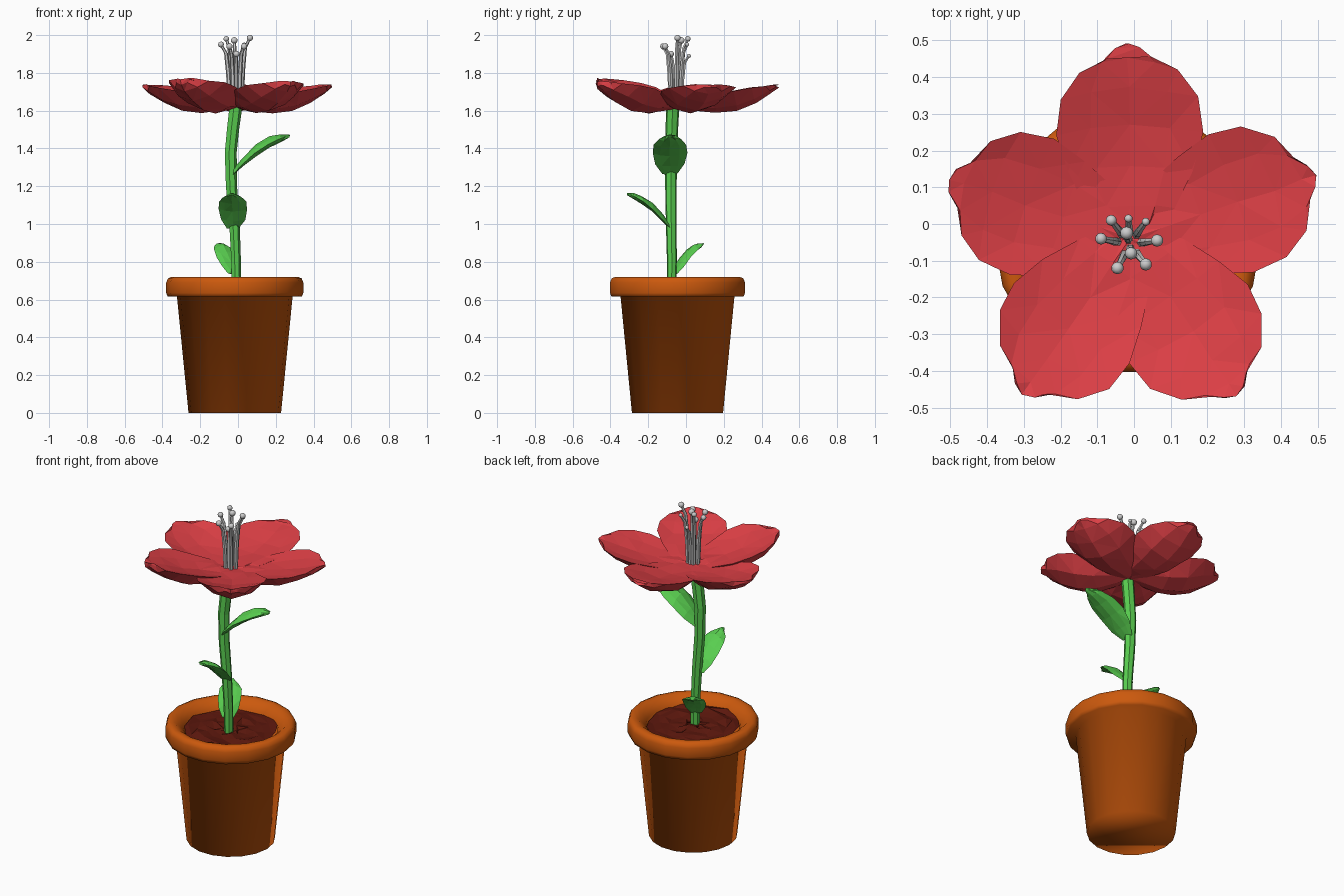
import bpy, bmesh, math, random
from mathutils import Vector

if "Cube" in bpy.data.objects:
    bpy.data.objects.remove(bpy.data.objects["Cube"])

random.seed(4)


def material(name, rgb):
    m = bpy.data.materials.new(name)
    m.diffuse_color = (*rgb, 1)
    m.use_nodes = True
    m.node_tree.nodes["Principled BSDF"].inputs["Base Color"].default_value = m.diffuse_color
    return m


ORANGE = material("terracotta", (0.6, 0.1, 0.004))
SOIL = material("earth", (0.11, 0.009, 0.004))
GREEN = material("leaf_green", (0.1, 0.62, 0.08))
RED = material("petal_red", (0.72, 0.05, 0.06))


def finish(bm, name, mat=None, smooth=0):
    """Turn the bmesh into an object; smooth is the sharp-edge angle in degrees."""
    bmesh.ops.recalc_face_normals(bm, faces=bm.faces)
    me = bpy.data.meshes.new(name)
    bm.to_mesh(me)
    bm.free()
    ob = bpy.data.objects.new(name, me)
    bpy.context.collection.objects.link(ob)
    if mat:
        me.materials.append(mat)
    if smooth:
        bpy.ops.object.select_all(action='DESELECT')
        ob.select_set(True)
        bpy.context.view_layer.objects.active = ob
        bpy.ops.object.shade_smooth_by_angle(angle=math.radians(smooth))
    return ob


def loft(bm, rings, caps=(True, True)):
    """Skin a list of closed point rings."""
    vs = [[bm.verts.new(p) for p in r] for r in rings]
    n = len(vs[0])
    for a, b in zip(vs, vs[1:]):
        for i in range(n):
            j = (i + 1) % n
            bm.faces.new((a[i], a[j], b[j], b[i]))
    if caps[0]:
        bm.faces.new(vs[0])
    if caps[1]:
        bm.faces.new(vs[-1])


def ring(x, y, z, r, n):
    return [(x + r * math.cos(math.tau * i / n),
             y + r * math.sin(math.tau * i / n), z) for i in range(n)]


def blade(name, origin, angle, stations, mat, jitter=0.0):
    """Lens-shaped leaf or petal; stations are (along, half width, top, bottom, edge)."""
    bm = bmesh.new()
    d = Vector((math.cos(angle), math.sin(angle), 0))
    s = Vector((-d.y, d.x, 0))
    rings = []
    for u, w, top, bot, edge in stations:
        pts = []
        for v, side in ((-1, top), (-.55, top), (0, top), (.55, top),
                        (1, top), (.55, bot), (0, bot), (-.55, bot)):
            z = edge + (side - edge) * (1 - v * v)
            bow = -0.07 * v * v * u
            p = origin + d * (u + bow) + s * (v * w) + Vector((0, 0, z))
            pts.append(p + Vector([random.uniform(-jitter, jitter) for _ in range(3)]))
        rings.append(pts)
    loft(bm, rings)
    bmesh.ops.triangulate(bm, faces=bm.faces)
    return finish(bm, name, mat)


CX, CY = -0.017, -0.045

# Pot with thick rounded rim
bm = bmesh.new()
profile = [(0.245, 0), (0.306, 0.615), (0.355, 0.615), (0.363, 0.635),
           (0.363, 0.69), (0.354, 0.712), (0.335, 0.72), (0.31, 0.716), (0.285, 0.695),
           (0.262, 0.67), (0.25, 0.62)]
loft(bm, [ring(CX, CY, z, r, 18) for r, z in profile])
finish(bm, "pot", ORANGE, 180)

# Lumpy soil
bm = bmesh.new()
rows = []
for r in (0.262, 0.225, 0.185, 0.14, 0.09, 0.04):
    rows.append([(x + random.uniform(-.012, .012), y + random.uniform(-.012, .012),
                  z + random.uniform(-0.01, 0.01))
                 for x, y, z in ring(CX, CY, 0.668, r, 14)])
loft(bm, rows, (False, True))
bmesh.ops.triangulate(bm, faces=bm.faces)
finish(bm, "soil", SOIL)

# Stem
bm = bmesh.new()
path = [(-0.008, -0.076, 0.64, .026), (-0.012, -0.075, 0.82, .027), (-0.02, -0.078, 1.0, .029),
        (-0.036, -0.08, 1.2, .031), (-0.04, -0.078, 1.38, .033), (-0.028, -0.075, 1.5, .034),
        (-0.012, -0.07, 1.63, .036)]
loft(bm, [ring(x, y, z, r, 7) for x, y, z, r in path])
finish(bm, "stem", GREEN)

# Leaves with slightly drooping edges: (name, base, heading, length, rise, half width)
leaves = [("upper_leaf", (-0.025, -0.085, 1.275), 0, 0.30, 0.19, 0.092),
          ("middle_leaf", (-0.025, -0.085, 0.985), -92, 0.23, 0.172, 0.076),
          ("lower_leaf", (-0.025, -0.06, 0.745), 118, 0.175, 0.15, 0.065)]
for name, base, deg, length, rise, w in leaves:
    k = length / 0.3
    st = []
    for u, h, f, t in ((0, 0, .45, .016), (.17, .28, .82, .024), (.4, .60, 1, .03),
                       (.65, .84, .95, .028), (.85, .95, .65, .02), (1, 1, .2, .008)):
        z = h * rise
        st.append((u * length, f * w, z + t * k, z - t * k, z - t * k * 0.5))
    blade(name, Vector(base), math.radians(deg), st, GREEN, 0.003)

# Five overlapping petals, each with its own tilt
petal = [(-0.02, .05, 1.655, 1.615, 1.64), (.09, .12, 1.658, 1.60, 1.655),
         (.20, .168, 1.662, 1.585, 1.68), (.31, .198, 1.677, 1.597, 1.705),
         (.41, .188, 1.703, 1.64, 1.722), (.49, .135, 1.725, 1.69, 1.732),
         (.53, .06, 1.737, 1.72, 1.738)]
for i, (deg, tilt, size) in enumerate(((91, 0, 1), (162, 0, .98), (235, .06, .97),
                                       (304, .03, .97), (19, 0, 1))):
    st = [(u * size, w * size, t + tilt * u, b + tilt * u * u, e + tilt * u)
          for u, w, t, b, e in petal]
    blade(f"petal_{i + 1}", Vector((-0.008, -0.04, 0)), math.radians(deg), st, RED, 0.004)

# Stamens: thin filaments flaring out to round tips (x, y, z, tip radius)
tips = [(-.09, -.04, 1.95, .016), (-.062, .01, 1.98, .015), (-.015, .015, 1.89, .011),
        (.032, .006, 1.95, .011), (.063, -.045, 1.985, .017), (-.02, -.025, 1.972, .018),
        (-.008, -.08, 1.90, .017), (-.045, -.12, 1.94, .017), (.032, -.11, 1.94, .017)]
for i, (x, y, z, r) in enumerate(tips):
    bm = bmesh.new()
    rings = []
    for f, k, rad in ((0, .42, .012), (.5, .5, .012), (.85, .66, .010), (1, 1, .008)):
        px, py = -0.012 + (x + 0.012) * k, -0.055 + (y + 0.055) * k
        rings.append(ring(px, py, 1.64 + (z - 1.64) * f, rad, 6))
    loft(bm, rings)
    finish(bm, f"stamen_{i + 1}", None, 40)
    bm = bmesh.new()
    bmesh.ops.create_icosphere(bm, subdivisions=2, radius=r)
    bmesh.ops.translate(bm, verts=bm.verts, vec=(x, y, z))
    finish(bm, f"stamen_tip_{i + 1}", None, 40)
